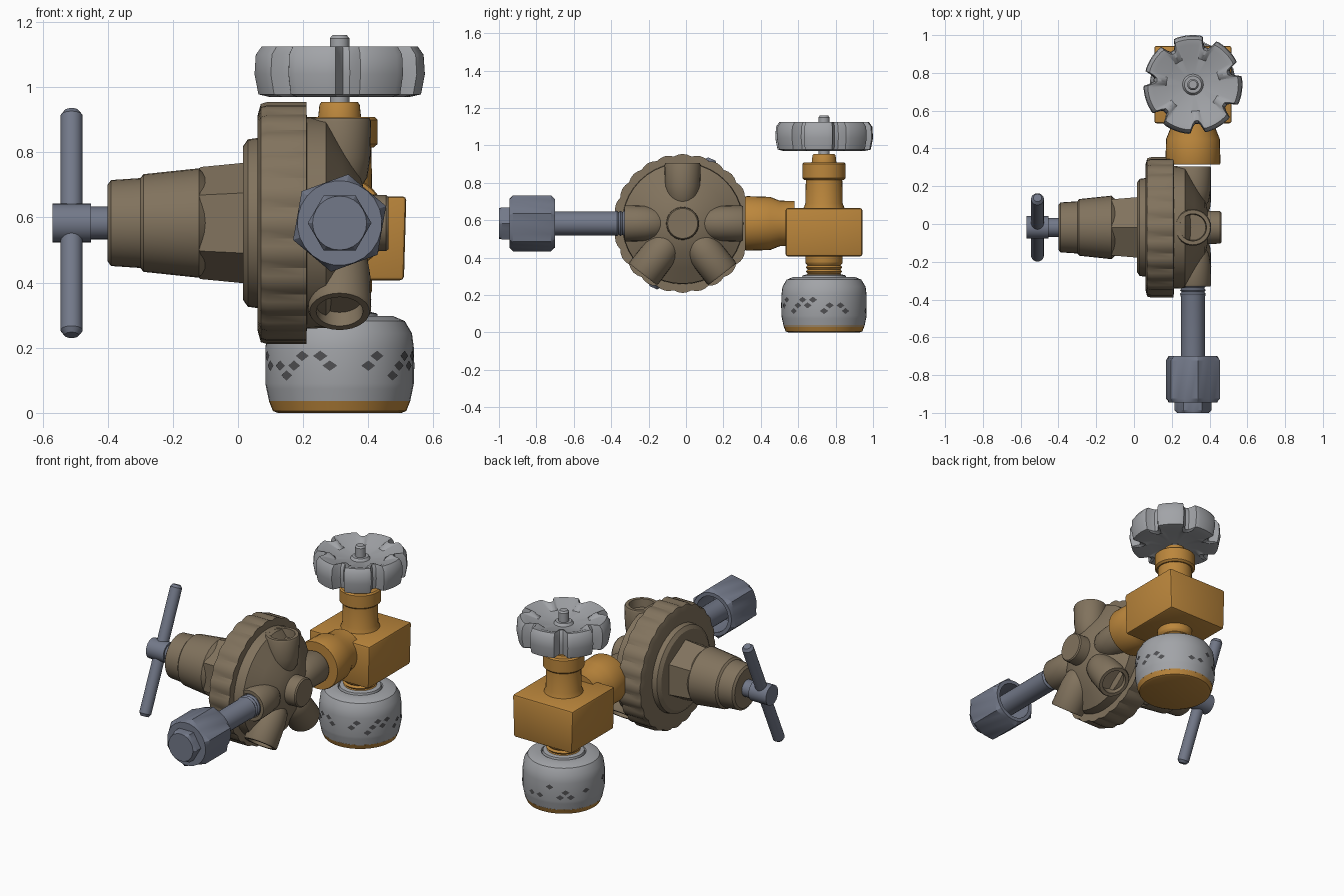
import bpy, bmesh, random
from math import cos, sin, pi, radians
from mathutils import Vector

if "Cube" in bpy.data.objects:
    bpy.data.objects.remove(bpy.data.objects["Cube"])

random.seed(3)


def material(name, rgb):
    m = bpy.data.materials.new(name)
    m.diffuse_color = (*rgb, 1)
    m.use_nodes = True
    m.node_tree.nodes["Principled BSDF"].inputs["Base Color"].default_value = m.diffuse_color
    return m


BRONZE = material("bronze", (0.22, 0.17, 0.11))
BRASS = material("brass", (0.50, 0.24, 0.045))
STEEL = material("steel", (0.17, 0.19, 0.25))
ALLOY = material("alloy", (0.36, 0.37, 0.39))
DARK = material("dark_knurl", (0.08, 0.08, 0.085))


def finish(name, bm, mat, angle=32):
    bmesh.ops.recalc_face_normals(bm, faces=bm.faces)
    me = bpy.data.meshes.new(name)
    bm.to_mesh(me)
    bm.free()
    me.materials.append(mat)
    ob = bpy.data.objects.new(name, me)
    bpy.context.collection.objects.link(ob)
    bpy.ops.object.select_all(action='DESELECT')
    ob.select_set(True)
    bpy.context.view_layer.objects.active = ob
    bpy.ops.object.shade_smooth_by_angle(angle=radians(angle))
    return ob


def lathe(name, profile, mat, origin, axis, segs=32, rot=0.0, shape=None):
    """Revolve (radius, height) points about an axis; shape(angle, r) reshapes rings."""
    d = Vector(axis).normalized()
    u = Vector((1, 0, 0)) if abs(d.z) > 0.99 else Vector((0, 0, 1))
    u = (u - d * u.dot(d)).normalized()
    v = d.cross(u)
    bm = bmesh.new()
    rings = []
    for r, h in profile:
        ring = []
        for i in range(segs):
            a = 2 * pi * i / segs
            k = r * (shape(a, r) if shape else 1)
            w = a + radians(rot)
            ring.append(bm.verts.new(Vector(origin) + d * h + (u * cos(w) + v * sin(w)) * k))
        rings.append(ring)
    for p, q in zip(rings, rings[1:]):
        for i in range(segs):
            j = (i + 1) % segs
            bm.faces.new((p[i], p[j], q[j], q[i]))
    bm.faces.new(rings[0])
    bm.faces.new(rings[-1])
    return finish(name, bm, mat)


def hexagon(min_r):
    return lambda a, r: cos(pi / 6) / cos(a % (pi / 3) - pi / 6) if r > min_r else 1


X, Y, Z = (1, 0, 0), (0, 1, 0), (0, 0, 1)
CORE = (0, -0.018, 0.583)      # main axis of the regulator body
PORT = (0.312, -0.018, 0.583)  # where the radial ports meet
VALVE = (0.312, 0.738, 0)      # vertical axis of the valve

# Bonnet: tapered sleeve, hexagonal wrench section and shoulder disc
lathe("bonnet_sleeve", [(.118, -.40), (.132, -.39), (.138, -.30), (.15, -.29), (.168, -.12),
                        (.15, -.10)], BRONZE, CORE, X)
lathe("bonnet_hex", [(.158, -.13), (.172, -.115), (.186, .03)], BRONZE, CORE, X, 6)
lathe("bonnet_shoulder", [(.235, .015), (.257, .03), (.262, .065), (.27, .09)], BRONZE, CORE, X, 40)

# Scalloped clamp ring
lathe("clamp_ring", [(.33, .06), (.362, .07), (.368, .09), (.368, .21), (.30, .212)], BRONZE, CORE, X, 96,
      shape=lambda a, r: 1 + .03 * (abs(cos(12 * a)) - .66) if r > .34 else 1)

# Rear body and its centre boss
lathe("rear_body", [(.325, .20), (.322, .27), (.24, .32), (.15, .375), (.088, .39), (.086, .455),
                    (.08, .462)], BRONZE, CORE, X, 40)

# Radial port bosses with recessed mouths
for name, deg, length in (("top", 90, .322), ("left", 180, .312), ("right", 0, .322),
                          ("lower_left", 232, .345), ("lower_right", 308, .345)):
    a = radians(deg)
    lathe("port_boss_" + name, [(.06, .10), (.085, .14), (.094, .20), (.097, length - .01), (.092, length),
                                (.072, length), (.068, length - .05)],
          BRONZE, PORT, (0, cos(a), sin(a)), 28)

# Adjusting screw and tilted T-bar
lathe("screw_shaft", [(.05, -.47), (.05, -.35)], STEEL, CORE, X, 24)
lathe("screw_hub", [(.06, -.57), (.06, -.452)], STEEL, CORE, X, 24)
lathe("t_bar", [(.022, -.378), (.034, -.362), (.034, .362), (.022, .378)], STEEL,
      (-.511, CORE[1], CORE[2]), (0, .40, .88), 20)

# Inlet pipe with thread ridges, union nut and hex tip
INLET = (PORT[0], 0, PORT[2])
lathe("inlet_pipe", [(.07, .28)] + [(.068 - .008 * (i % 2), .31 + .01 * i) for i in range(7)]
      + [(.064, .385), (.064, .90)], STEEL, INLET, (0, -1, 0), 28)
lathe("union_nut", [(.06, .88), (.108, .87), (.108, .70), (.13, .70), (.152, .722), (.152, .925),
                    (.13, .945)], STEEL, INLET, (0, -1, 0), 24, -10, hexagon(.14))
lathe("inlet_tip", [(.098, .93), (.098, .985), (.083, 1.0)], STEEL, INLET, (0, -1, 0), 24, 30, hexagon(.09))

# Valve body: side neck, block and upper neck
lathe("valve_side_neck", [(.142, .315), (.146, .325), (.142, .45), (.122, .50), (.12, .58)],
      BRASS, INLET, Y)
bm = bmesh.new()
bmesh.ops.create_cube(bm, size=1)
for vert in bm.verts:
    k = .41 if vert.co.z > 0 else .395
    vert.co = Vector((vert.co.x * k, vert.co.y * .41, vert.co.z * .258)) + Vector((VALVE[0], VALVE[1], .536))
bmesh.ops.bevel(bm, geom=bm.edges[:], offset=.012, segments=2, affect='EDGES', profile=.5)
finish("valve_block", bm, BRASS)
lathe("valve_upper_neck", [(.115, .65), (.10, .69), (.097, .83)], BRASS, VALVE, Z)
lathe("packing_nut", [(.105, .815), (.116, .825), (.116, .90), (.108, .908), (.066, .908), (.062, .945),
                      (.056, .955)], BRASS, VALVE, Z)

# Handwheel: dished, with seven rim notches
def notch(a, r):
    if r < .2:
        return 1
    t = abs((a * 7 / (2 * pi)) % 1 - .5) * 2
    return 1 - .2 * max(0, min(1, (t - .66) / .17))


lathe("valve_stem", [(.03, .94), (.03, 1.15), (.022, 1.16)], ALLOY, VALVE, Z, 16)
lathe("handwheel", [(.05, .975), (.14, .985), (.215, .97), (.25, .978), (.262, 1.04), (.258, 1.10),
                    (.24, 1.125), (.21, 1.12), (.14, 1.092), (.055, 1.08), (.045, 1.095)],
      ALLOY, VALVE, Z, 126, 70, notch)

# Lower threaded neck and knurled outlet cap
lathe("valve_lower_neck", [(.10, .42), (.10, .378)]
      + [(.098 - .010 * (i % 2), .37 - .011 * i) for i in range(7)] + [(.09, .28)], BRASS, VALVE, Z)
lathe("outlet_base", [(.19, 0), (.205, .006), (.217, .036), (.19, .05)], BRASS, VALVE, Z, 40)
lathe("outlet_cap", [(.216, .033), (.225, .075), (.228, .09), (.228, .20), (.222, .245), (.20, .282),
                     (.165, .297), (.125, .297), (.12, .288), (.115, .305), (.095, .31)],
      ALLOY, VALVE, Z, 40)

# Dark diamond knurling scattered round the cap
bm = bmesh.new()
for row in range(3):
    for i in range(24):
        if random.random() < .45:
            a = 2 * pi * (i + .5 * (row % 2)) / 24
            pts = ((-.1, 0), (0, -.016), (.1, 0), (0, .016))
            bm.faces.new([bm.verts.new((VALVE[0] + .2305 * cos(a + t), VALVE[1] + .2305 * sin(a + t),
                                        .115 + .03 * row + dz)) for t, dz in pts])
finish("cap_knurl", bm, DARK)
